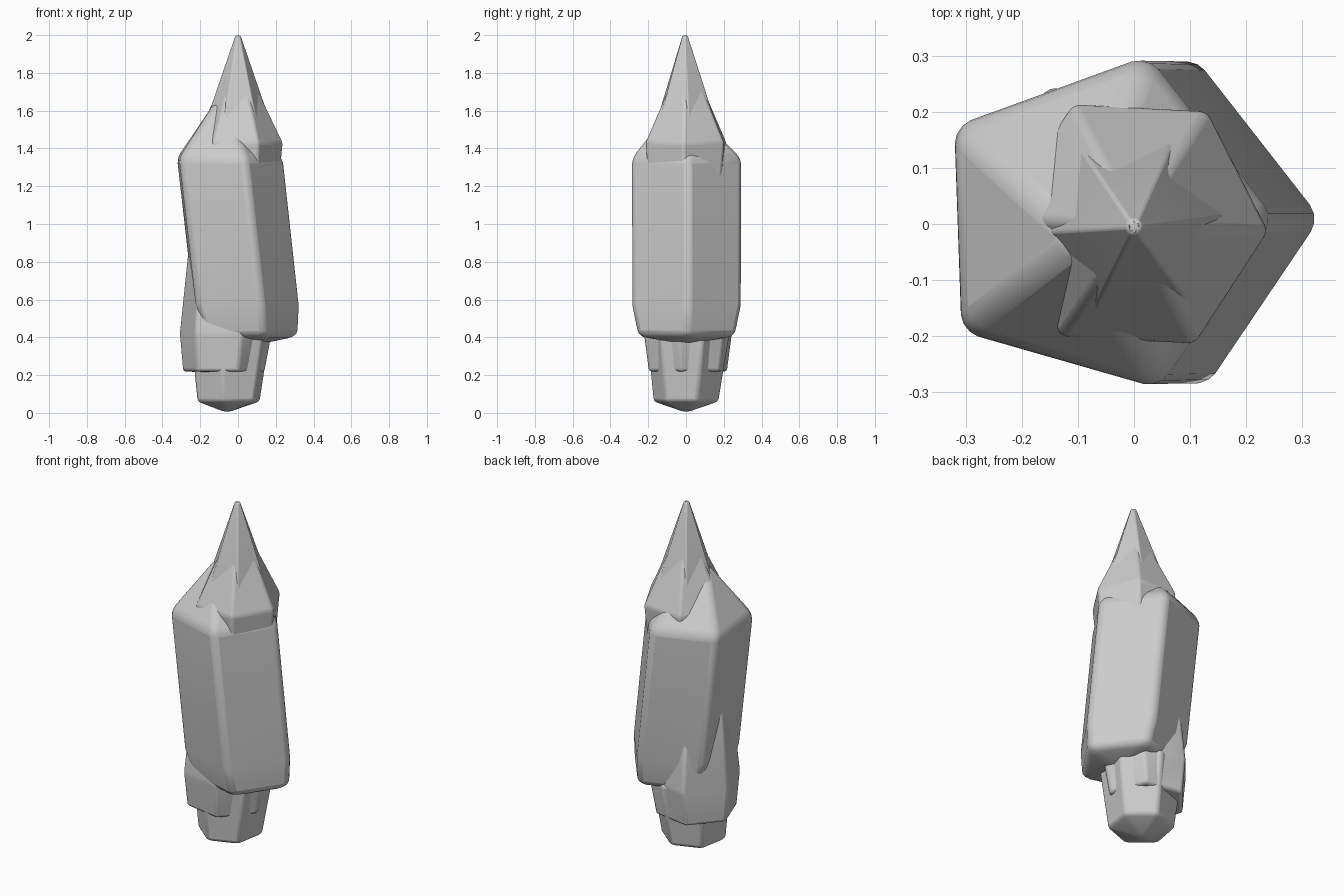
import bpy, bmesh, math

if "Cube" in bpy.data.objects:
    bpy.data.objects.remove(bpy.data.objects["Cube"])


def crystal(name, sides, rot, rings, tip_low, tip_high, bevel=0.02):
    """Faceted crystal: rings are (cx, cy, z, radius), capped by two tips."""
    bm = bmesh.new()
    loops = []
    for cx, cy, z, r in rings:
        loops.append([bm.verts.new((cx + r * math.cos(math.radians(rot) + i * math.tau / sides),
                                    cy + r * math.sin(math.radians(rot) + i * math.tau / sides), z))
                      for i in range(sides)])
    low, high = bm.verts.new(tip_low), bm.verts.new(tip_high)
    for i in range(sides):
        j = (i + 1) % sides
        for a, b in zip(loops, loops[1:]):
            bm.faces.new((a[i], a[j], b[j], b[i]))
        bm.faces.new((low, loops[0][j], loops[0][i]))
        bm.faces.new((high, loops[-1][i], loops[-1][j]))
    bmesh.ops.recalc_face_normals(bm, faces=bm.faces)
    me = bpy.data.meshes.new(name)
    bm.to_mesh(me)
    bm.free()
    ob = bpy.data.objects.new(name, me)
    bpy.context.collection.objects.link(ob)
    # softened edges
    mod = ob.modifiers.new("soft_edges", 'BEVEL')
    mod.width = bevel
    mod.segments = 3
    mod.limit_method = 'ANGLE'
    mod.angle_limit = math.radians(12)
    bpy.ops.object.select_all(action='DESELECT')
    ob.select_set(True)
    bpy.context.view_layer.objects.active = ob
    bpy.ops.object.shade_smooth_by_angle(angle=math.radians(25))
    return ob


# large leaning five-sided body
crystal("main_crystal", 5, 2,
        [(0.05, 0, 0.405, 0.275), (0.022, 0, 0.57, 0.31), (-0.065, 0, 1.35, 0.312)],
        (0.11, 0, 0.36), (-0.10, -0.03, 1.68), 0.03)

# six-sided collar crystal at the top
crystal("upper_crystal", 6, -3,
        [(0.0, 0, 1.12, 0.21), (0.0, 0, 1.43, 0.24)],
        (0, 0, 1.05), (0.0, 0, 1.93), 0.012)

# slim pointed spire
crystal("spire_crystal", 6, 5,
        [(0, 0, 1.36, 0.215), (0, 0, 1.46, 0.20), (0, -0.005, 1.995, 0.016)],
        (0, 0, 1.3), (0, -0.005, 2.0), 0.008)

# six-sided collar crystal near the base
crystal("lower_collar_crystal", 6, -10,
        [(-0.075, 0.01, 0.22, 0.222), (-0.065, 0.01, 0.42, 0.25), (-0.07, 0.01, 0.85, 0.20)],
        (-0.07, 0, 0.21), (-0.07, 0, 0.95), 0.015)

# foot crystal with a blunt point
crystal("foot_crystal", 6, 20,
        [(-0.05, 0, 0.06, 0.177), (-0.04, 0.012, 0.42, 0.225)],
        (-0.06, 0, 0.0), (-0.04, 0, 0.6), 0.015)
